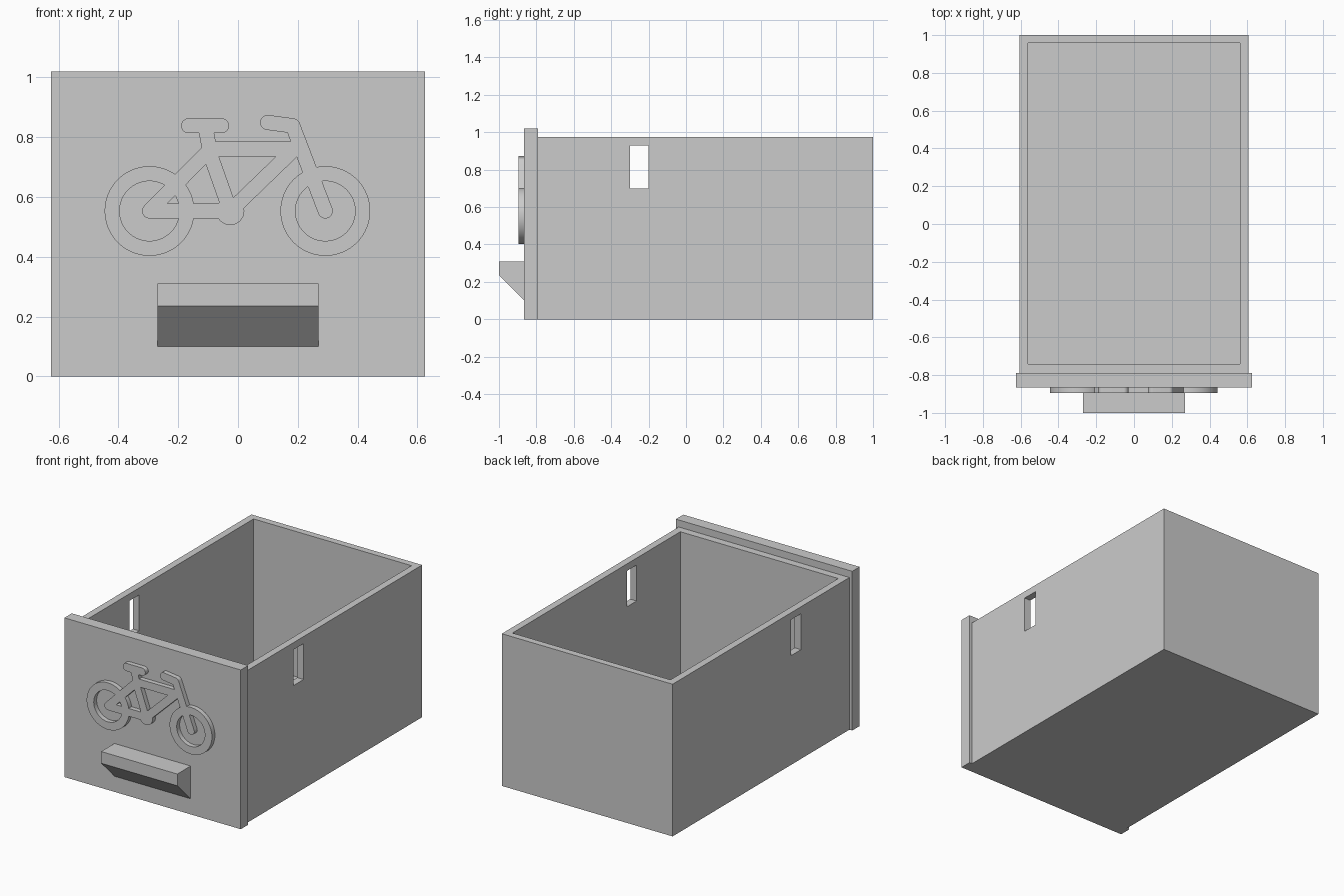
import bpy
import bmesh
from math import cos, sin, pi, atan2, radians
from mathutils import Vector

cube = bpy.data.objects.get("Cube")
if cube:
    bpy.data.objects.remove(cube, do_unlink=True)

grey = bpy.data.materials.new("plain grey")
GREY = (0.6, 0.6, 0.6, 1.0)
grey.diffuse_color = GREY
grey.use_nodes = True
grey.node_tree.nodes["Principled BSDF"].inputs["Base Color"].default_value = GREY


def make_object(name, bm):
    bmesh.ops.recalc_face_normals(bm, faces=bm.faces)
    mesh = bpy.data.meshes.new(name)
    bm.to_mesh(mesh)
    bm.free()
    mesh.materials.append(grey)
    obj = bpy.data.objects.new(name, mesh)
    bpy.context.collection.objects.link(obj)
    return obj


def block(name, low, high):
    """Box between two opposite corners."""
    bm = bmesh.new()
    bmesh.ops.create_cube(bm, size=1)
    low, high = Vector(low), Vector(high)
    for v in bm.verts:
        v.co = (low + high) / 2 + v.co * (high - low)
    return make_object(name, bm)


def prism(name, points, axis, start, end):
    """Extrude a closed outline along x or y."""
    bm = bmesh.new()
    place = (lambda p, d: (d, *p)) if axis == "x" else (lambda p, d: (p[0], d, p[1]))
    face = bm.faces.new([bm.verts.new(place(p, start)) for p in points])
    ext = bmesh.ops.extrude_face_region(bm, geom=[face])
    shift = Vector(place((0, 0), end - start))
    bmesh.ops.translate(bm, vec=shift, verts=[v for v in ext["geom"] if isinstance(v, bmesh.types.BMVert)])
    return make_object(name, bm)


def combine(target, tool, operation):
    """Apply a boolean and discard the tool object."""
    tool.hide_render = True
    mod = target.modifiers.new("combine", "BOOLEAN")
    mod.operation, mod.object, mod.solver = operation, tool, "EXACT"
    bpy.context.view_layer.objects.active = target
    bpy.ops.object.modifier_apply(modifier=mod.name)
    bpy.data.objects.remove(tool, do_unlink=True)


# Open box with a slot through both side walls
box = block("drawer_box", (-0.605, -0.79, 0), (0.605, 1, 0.975))
combine(box, block("hollow", (-0.56, -0.742, 0.045), (0.56, 0.957, 1.2)), "DIFFERENCE")
combine(box, block("slot", (-0.8, -0.3, 0.70), (0.8, -0.2, 0.93)), "DIFFERENCE")

# Front panel and wedge-shaped pull
block("front_panel", (-0.625, -0.865, 0), (0.625, -0.79, 1.02))
prism("pull_handle", [(-0.865, 0.31), (-1, 0.31), (-1, 0.235), (-0.865, 0.10)], "x", -0.27, 0.27)

# Raised bicycle emblem
BACK, FRONT = -0.865, -0.895
TUBE = 0.025


def disc(x, z, radius, back=BACK, front=FRONT):
    n = 64
    ring = [(x + radius * cos(2 * pi * i / n), z + radius * sin(2 * pi * i / n)) for i in range(n)]
    return prism("disc", ring, "y", back, front)


def tube(a, b):
    """Flat bar with rounded ends."""
    heading = atan2(b[1] - a[1], b[0] - a[0])
    outline = []
    for centre, turn in ((b, -pi / 2), (a, pi / 2)):
        for i in range(17):
            t = heading + turn + pi * i / 16
            outline.append((centre[0] + TUBE * cos(t), centre[1] + TUBE * sin(t)))
    return prism("tube", outline, "y", BACK, FRONT)


def wheel(x, z):
    rim = disc(x, z, 0.15)
    combine(rim, disc(x, z, 0.10, BACK + 0.1, FRONT - 0.1), "DIFFERENCE")
    return rim


rear, crank, front = (-0.296, 0.553), (-0.026, 0.553), (0.292, 0.553)
seat_joint, saddle_joint = (-0.092, 0.74), (-0.109, 0.835)
bar_joint = (0.183, 0.838)
paths = [
    (rear, crank),                       # chain stay
    (rear, (-0.11, 0.742)),              # seat stay
    (crank, seat_joint),                 # seat tube
    (seat_joint, saddle_joint),          # seat post
    ((-0.165, 0.838), (-0.055, 0.838)),  # saddle
    ((-0.095, 0.761), (0.21, 0.761)),    # top tube
    (crank, (0.18, 0.752)),              # down tube
    (front, bar_joint),                  # fork and head
    (bar_joint, (0.099, 0.849)),         # handlebar
]
emblem = wheel(*rear)
emblem.name = "bicycle_emblem"
combine(emblem, wheel(*front), "UNION")
combine(emblem, disc(*crank, 0.047), "UNION")
for start, end in paths:
    combine(emblem, tube(start, end), "UNION")

bpy.ops.object.select_all(action="DESELECT")
emblem.select_set(True)
bpy.context.view_layer.objects.active = emblem
bpy.ops.object.shade_smooth_by_angle(angle=radians(30))
